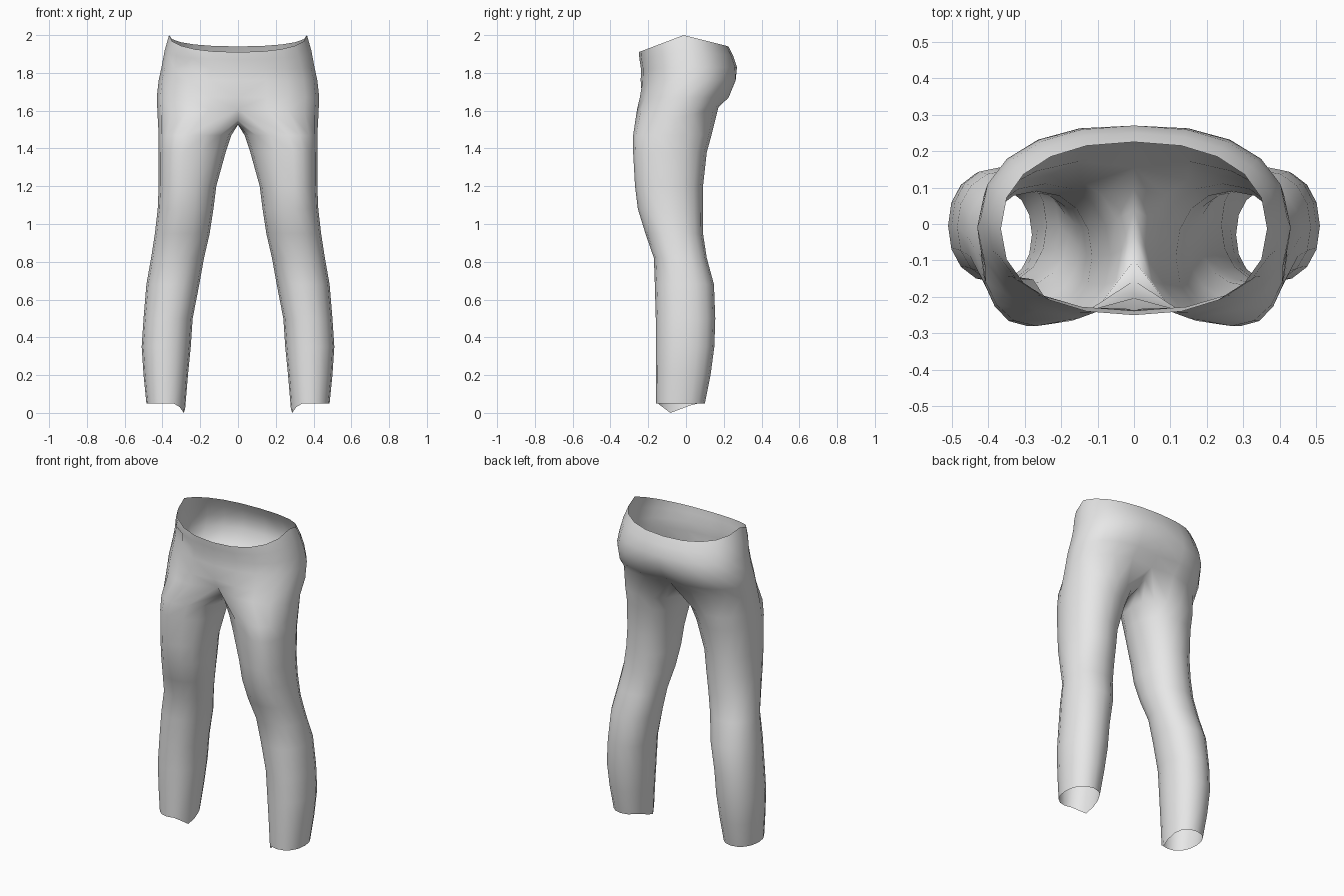
import bpy, bmesh
from math import sin, cos, pi, copysign
from mathutils import Vector

cube = bpy.data.objects.get("Cube")
if cube:
    bpy.data.objects.remove(cube, do_unlink=True)

SIDES = 16
# Leg rings: height, inner x, outer x, front y, back y, outward skew of the front
LEG = [
    (1.47, .035, .42, -.28, .135, .04),
    (1.38, .065, .42, -.28, .11, .05),
    (1.20, .115, .42, -.27, .09, .03),
    (1.08, .13, .425, -.255, .09, .02),
    (.95, .15, .44, -.215, .09, .01),
    (.82, .18, .46, -.17, .11, 0),
    (.68, .205, .485, -.165, .148, 0),
    (.50, .24, .50, -.16, .155, 0),
    (.35, .25, .51, -.16, .15, 0),
    (.20, .265, .50, -.16, .13, 0),
    (.05, .28, .485, -.158, .10, 0),
]
# Hip rings: side height, half width, front y, back y, front and back cleft,
# front and back rise towards the middle
HIP = [
    (1.56, .425, -.278, .185, .075, .03, .05, .06),
    (1.67, .43, -.258, .24, .025, .03, 0, 0),
    (1.76, .42, -.24, .275, 0, .012, 0, 0),
    (1.83, .405, -.238, .27, 0, 0, -.01, 0),
    (1.92, .388, -.246, .25, 0, 0, -.05, -.03),
    (2.0, .365, -.25, .225, 0, 0, -.09, -.06),
]
# Crotch seam from front to back
SEAM = [(-.155, 1.55), (-.10, 1.53), (-.03, 1.525), (.04, 1.535), (.10, 1.565)]


def power(v, e):
    return copysign(abs(v) ** e, v)


def leg_ring(z, xin, xout, front, back, skew):
    points = []
    for k in range(SIDES):
        a = 2 * pi * k / SIDES
        c, s = power(cos(a), .92), power(sin(a), .92)
        x = (xin + xout) / 2 + (xout - xin) / 2 * c + skew * max(s, 0) * (1 - abs(c))
        y = (front + back) / 2 - (back - front) / 2 * s
        points.append((x, y, z))
    return points


def hip_arc(z, width, front, back, fcleft, bcleft, frise, brise):
    points = []
    for k in range(11):
        a = -pi / 2 + pi * k / 10
        s = power(sin(a), .88)
        x = 0 if k in (0, 10) else width * cos(a) ** .88
        y = (front + back) / 2 + (back - front) / 2 * s
        near = max(0, 1 - x / .2) ** 1.5
        y += near * (fcleft if s < 0 else -bcleft)
        points.append((x, y, z + abs(s) * (frise if s < 0 else brise)))
    return points


bm = bmesh.new()


def bridge(lower, upper, closed):
    n = len(lower)
    for i in range(n if closed else n - 1):
        j = (i + 1) % n
        bm.faces.new((lower[i], lower[j], upper[j], upper[i]))


for side in (1, -1):
    def verts(points):
        return [bm.verts.new((side * x, y, z)) for x, y, z in points]

    # Hips, as half rings from front to back
    arcs = [verts(hip_arc(*row)) for row in HIP]
    for lower, upper in zip(arcs, arcs[1:]):
        bridge(lower, upper, False)

    # Top of the leg: hip half ring closed by the crotch seam
    seam = verts([(0, y, z) for y, z in SEAM])
    base = arcs[0]
    above = base[5::-1] + seam + base[:5:-1]

    # Leg down to the open hem
    for row in LEG:
        ring = verts(leg_ring(*row))
        bridge(ring, above, True)
        above = ring
    # Hem dips at the inner front
    for k, dip in ((6, .02), (7, .05), (8, .03), (9, .01)):
        above[k].co.z -= dip

bmesh.ops.remove_doubles(bm, verts=bm.verts, dist=.001)
bmesh.ops.recalc_face_normals(bm, faces=bm.faces)
outer = max(bm.faces, key=lambda f: f.calc_center_median().x)
if outer.normal.x < 0:
    bmesh.ops.reverse_faces(bm, faces=bm.faces)

# Small pinched fold on the right front hip
spot = Vector((-.25, -.2, 1.84))
face = min(bm.faces, key=lambda f: (f.calc_center_median() - spot).length)
normal = face.normal.copy()
poked = bmesh.ops.poke(bm, faces=[face])
for v in poked["verts"]:
    v.co -= normal * .025

mesh = bpy.data.meshes.new("trousers")
bm.to_mesh(mesh)
bm.free()
trousers = bpy.data.objects.new("trousers", mesh)
bpy.context.collection.objects.link(trousers)
for p in mesh.polygons:
    p.use_smooth = True

# Plain cloth colour
cloth = bpy.data.materials.new("light_grey_cloth")
cloth.use_nodes = True
grey = (.8, .8, .8, 1)
cloth.diffuse_color = grey
cloth.node_tree.nodes["Principled BSDF"].inputs["Base Color"].default_value = grey
mesh.materials.append(cloth)
